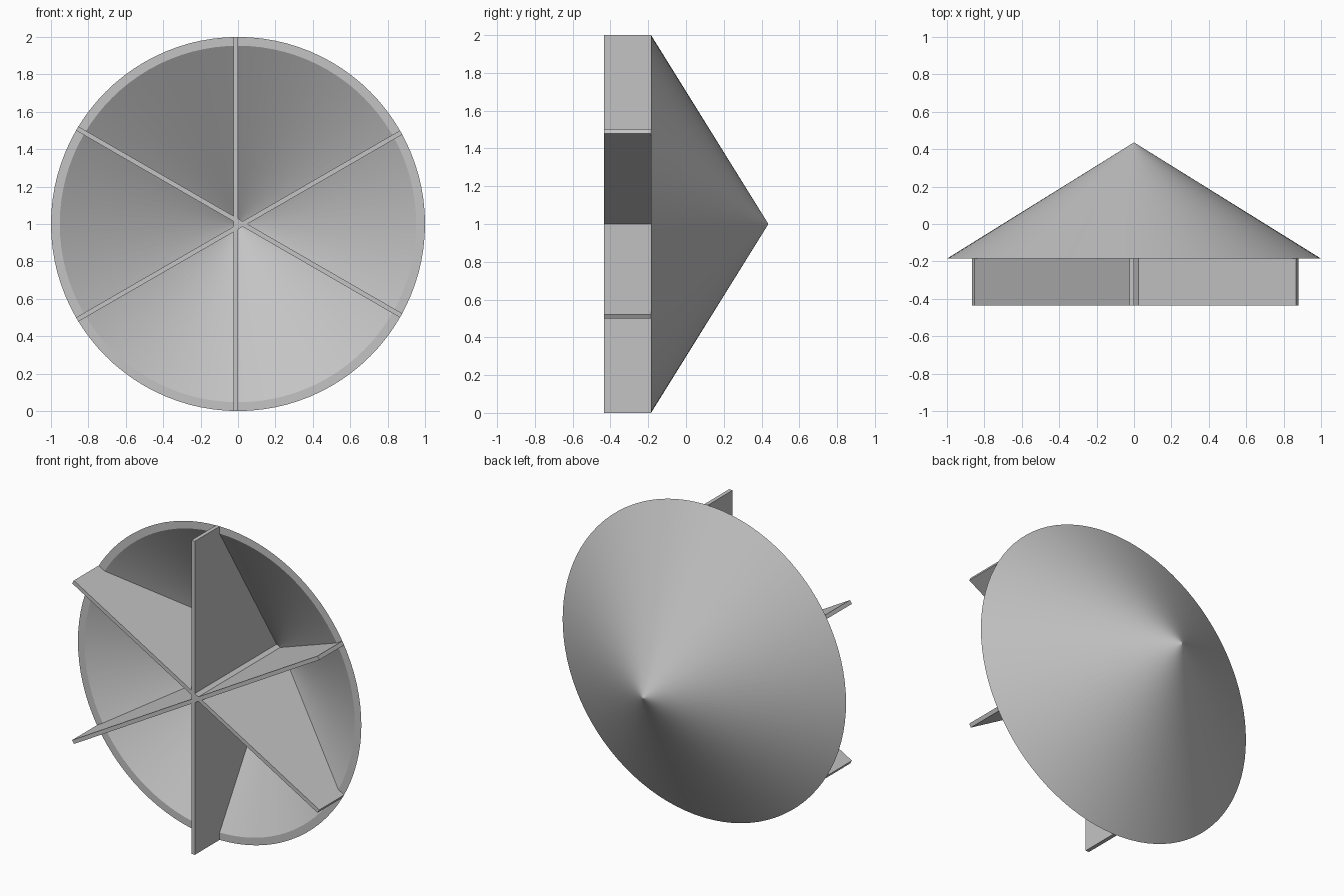
import bpy, bmesh, math
from mathutils import Matrix, Vector

if "Cube" in bpy.data.objects:
    bpy.data.objects.remove(bpy.data.objects["Cube"], do_unlink=True)

RIM_Y, TIP_Y, FRONT_Y = -0.185, 0.435, -0.435
WALL = 0.025
INNER_R = 0.953
SLOPE = TIP_Y - RIM_Y
INNER_TIP_Y = RIM_Y + INNER_R * SLOPE
CENTRE = Vector((0, 0, 1))

grey = bpy.data.materials.new("light_grey")
grey.use_nodes = True
colour = (0.55, 0.55, 0.55, 1)
grey.diffuse_color = colour
grey.node_tree.nodes["Principled BSDF"].inputs["Base Color"].default_value = colour


def finish(bm, name):
    bmesh.ops.recalc_face_normals(bm, faces=bm.faces)
    mesh = bpy.data.meshes.new(name)
    bm.to_mesh(mesh)
    bm.free()
    mesh.materials.append(grey)
    obj = bpy.data.objects.new(name, mesh)
    obj.location = CENTRE
    bpy.context.collection.objects.link(obj)
    return obj


# Hollow conical shell, turned around the y axis (tiny flat tips keep shading clean)
TIP_R = 0.002
profile = [(0, INNER_TIP_Y), (TIP_R, INNER_TIP_Y), (INNER_R, RIM_Y),
           (1, RIM_Y), (TIP_R, TIP_Y), (0, TIP_Y)]
bm = bmesh.new()
verts = [bm.verts.new((r, y, 0)) for r, y in profile]
edges = [bm.edges.new(pair) for pair in zip(verts, verts[1:])]
bmesh.ops.spin(bm, geom=verts + edges, cent=(0, 0, 0), axis=(0, 1, 0),
               angle=math.tau, steps=96, use_duplicate=False)
bmesh.ops.remove_doubles(bm, verts=bm.verts, dist=0.00001)
shell = finish(bm, "cone_shell")
bpy.ops.object.select_all(action='DESELECT')
shell.select_set(True)
bpy.context.view_layer.objects.active = shell
bpy.ops.object.shade_smooth_by_angle(angle=math.radians(20))

# Three full-width plates crossing at the axis, each set to one side of it
half = [(1, FRONT_Y), (1, RIM_Y), (0.975, RIM_Y)]
outline = half + [(0, TIP_Y - 0.015)] + [(-r, y) for r, y in reversed(half)]
for i in range(3):
    bm = bmesh.new()
    face = bm.faces.new([bm.verts.new((0, y, r)) for r, y in outline])
    ext = bmesh.ops.extrude_face_region(bm, geom=[face])
    moved = [g for g in ext["geom"] if isinstance(g, bmesh.types.BMVert)]
    bmesh.ops.translate(bm, vec=(-WALL, 0, 0), verts=moved)
    bmesh.ops.rotate(bm, cent=(0, 0, 0), verts=bm.verts,
                     matrix=Matrix.Rotation(i * math.tau / 3, 3, 'Y'))
    finish(bm, f"fin_plate_{i + 1}")
